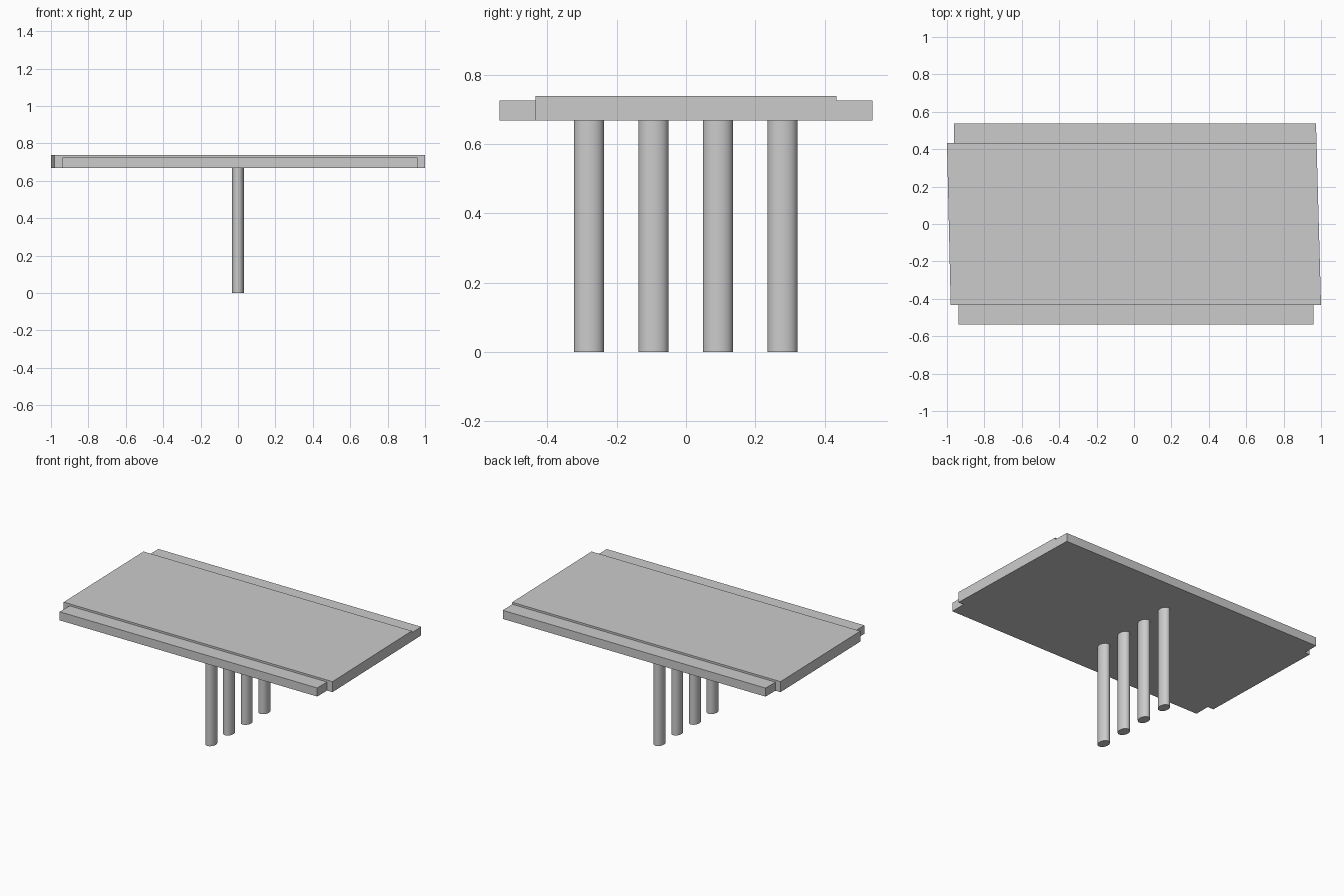
import bpy, bmesh, math

if "Cube" in bpy.data.objects:
    bpy.data.objects.remove(bpy.data.objects["Cube"])

BOTTOM = 0.668


def prism(name, outline, z0, z1, smooth=False):
    """Extrude a closed xy outline from z0 up to z1."""
    bm = bmesh.new()
    base = bm.faces.new([bm.verts.new((x, y, z0)) for x, y in outline])
    ext = bmesh.ops.extrude_face_region(bm, geom=[base])
    top = [v for v in ext["geom"] if isinstance(v, bmesh.types.BMVert)]
    bmesh.ops.translate(bm, verts=top, vec=(0, 0, z1 - z0))
    bmesh.ops.recalc_face_normals(bm, faces=bm.faces)
    mesh = bpy.data.meshes.new(name)
    bm.to_mesh(mesh)
    bm.free()
    obj = bpy.data.objects.new(name, mesh)
    bpy.context.collection.objects.link(obj)
    if smooth:
        bpy.ops.object.select_all(action='DESELECT')
        obj.select_set(True)
        bpy.context.view_layer.objects.active = obj
        bpy.ops.object.shade_smooth_by_angle(angle=math.radians(40))
    return obj


# slightly skewed main deck
prism("deck", [(-0.98, -0.434), (1.0, -0.434), (0.976, 0.434), (-1.0, 0.434)],
      BOTTOM, 0.738)

# lower edge strips along front and back
prism("front_edge_strip", [(-0.937, -0.538), (0.96, -0.538), (0.96, -0.434), (-0.937, -0.434)],
      BOTTOM, 0.725)
prism("back_edge_strip", [(-0.963, 0.434), (0.976, 0.434), (0.973, 0.538), (-0.963, 0.538)],
      BOTTOM, 0.725)

# row of four oval columns
RX, RY, SIDES = 0.032, 0.043, 32
for i in range(4):
    cy = -0.28 + i * 0.186
    oval = [(RX * math.cos(2 * math.pi * k / SIDES),
             cy + RY * math.sin(2 * math.pi * k / SIDES)) for k in range(SIDES)]
    prism(f"column_{i + 1}", oval, 0.0, BOTTOM, smooth=True)
